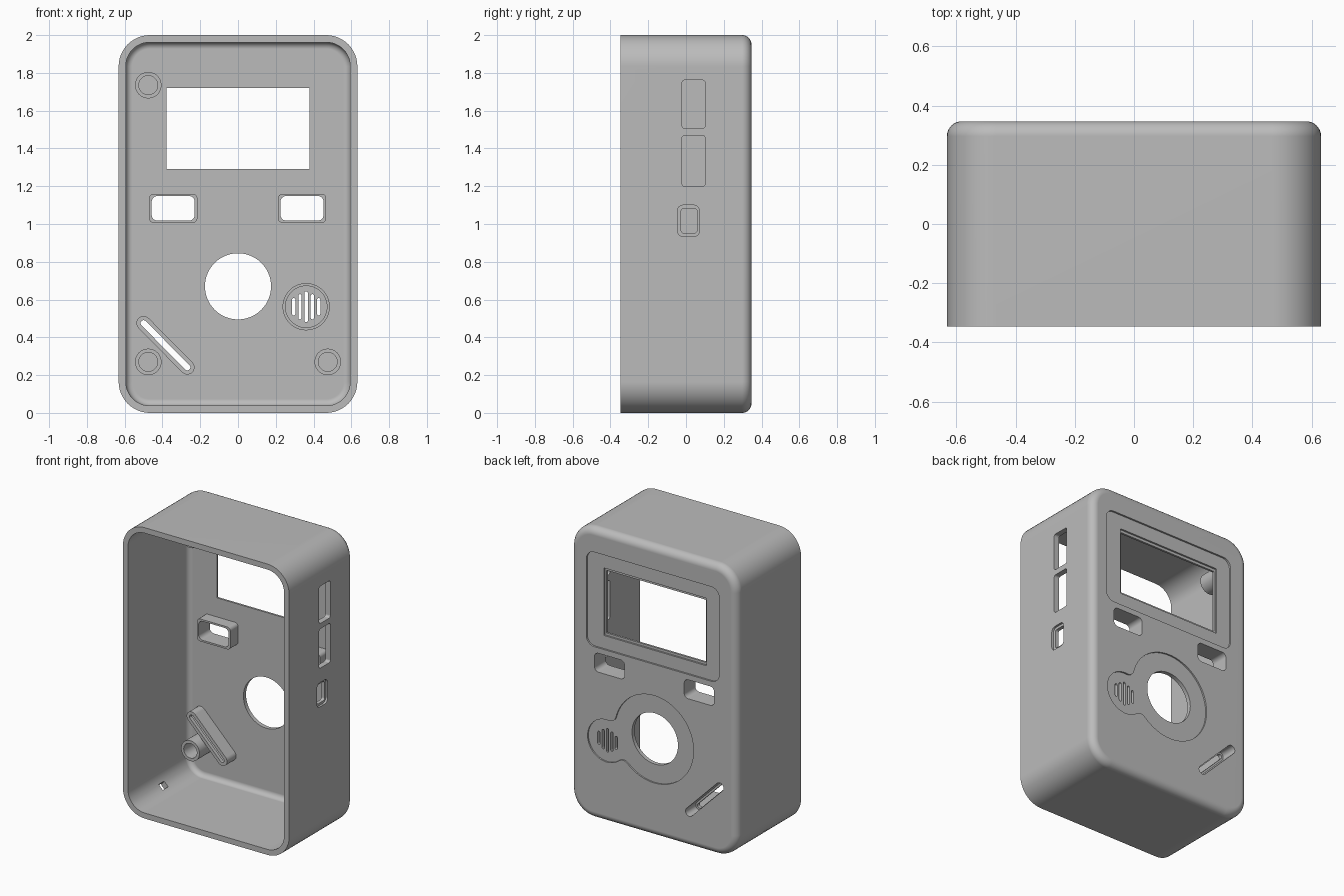
import bpy, bmesh, math
from mathutils import Matrix, Vector

old = bpy.data.objects.get("Cube")
if old:
    bpy.data.objects.remove(old, do_unlink=True)

grey = bpy.data.materials.new("light_grey_plastic")
grey.use_nodes = True
grey.diffuse_color = (0.5, 0.5, 0.5, 1)
grey.node_tree.nodes["Principled BSDF"].inputs["Base Color"].default_value = (0.5, 0.5, 0.5, 1)

HALF_W, HALF_D, WALL = 0.632, 0.347, 0.038
INNER = HALF_D - WALL          # inside of the back wall


# ---- 2D outlines -------------------------------------------------------
def arc(cx, cz, r, a0, a1, n):
    return [(cx + r * math.cos(a0 + (a1 - a0) * i / n),
             cz + r * math.sin(a0 + (a1 - a0) * i / n)) for i in range(n + 1)]


def circle(cx, cz, r, n=48):
    return arc(cx, cz, r, 0, 2 * math.pi, n)[:-1]


def rounded_rect(cx, cz, hw, hh, r, n=6):
    pts = []
    for k, (sx, sz) in enumerate([(1, 1), (-1, 1), (-1, -1), (1, -1)]):
        a = k * math.pi / 2
        pts += arc(cx + sx * (hw - r), cz + sz * (hh - r), r, a, a + math.pi / 2, n)
    return pts


def capsule(p, q, r, n=10):
    a = math.atan2(q[1] - p[1], q[0] - p[0])
    h = math.pi / 2
    return arc(*q, r, a - h, a + h, n) + arc(*p, r, a + h, a + 3 * h, n)


def keyhole(a, ra, b, rb, f):
    """Two overlapping circles blended by fillets of radius f."""
    d = math.dist(a, b)
    phi = math.atan2(b[1] - a[1], b[0] - a[0])
    A, B = ra + f, rb + f
    al = math.acos((A * A + d * d - B * B) / (2 * A * d))
    be = math.acos((B * B + d * d - A * A) / (2 * B * d))
    pi = math.pi
    low = (a[0] + A * math.cos(phi - al), a[1] + A * math.sin(phi - al))
    top = (a[0] + A * math.cos(phi + al), a[1] + A * math.sin(phi + al))
    return (arc(*a, ra, phi + al, phi + 2 * pi - al, 56)
            + arc(*low, f, phi + pi - al, phi + be, 8)[1:]
            + arc(*b, rb, phi - pi + be, phi + pi - be, 32)[1:]
            + arc(*top, f, phi - be, phi - pi + al, 8)[1:-1])


# ---- solids ------------------------------------------------------------
def loft(name, rings, closed=False):
    """Skin a list of (outline, depth) rings; caps the ends unless closed."""
    bm = bmesh.new()
    loops = [[bm.verts.new((x, y, z)) for x, z in pts] for pts, y in rings]
    pairs = list(zip(loops, loops[1:])) + ([(loops[-1], loops[0])] if closed else [])
    for lo, hi in pairs:
        for i in range(len(lo)):
            j = (i + 1) % len(lo)
            bm.faces.new((lo[i], lo[j], hi[j], hi[i]))
    if not closed:
        bm.faces.new(loops[0])
        bm.faces.new(loops[-1])
    bmesh.ops.recalc_face_normals(bm, faces=bm.faces)
    me = bpy.data.meshes.new(name)
    bm.to_mesh(me)
    bm.free()
    me.materials.append(grey)
    ob = bpy.data.objects.new(name, me)
    bpy.context.collection.objects.link(ob)
    return ob


def tube(name, outer, inner, y0, y1):
    return loft(name, [(outer, y0), (outer, y1), (inner, y1), (inner, y0)], closed=True)


def activate(ob):
    bpy.ops.object.select_all(action='DESELECT')
    ob.select_set(True)
    bpy.context.view_layer.objects.active = ob


def cut(target, outline, y0, y1, matrix=None):
    cutter = loft("cutter", [(outline, y0), (outline, y1)])
    cutter.hide_render = True
    if matrix:
        cutter.data.transform(matrix)
    activate(target)
    mod = target.modifiers.new("cut", 'BOOLEAN')
    mod.operation, mod.solver, mod.object = 'DIFFERENCE', 'EXACT', cutter
    bpy.ops.object.modifier_apply(modifier=mod.name)
    bpy.data.objects.remove(cutter, do_unlink=True)


# ---- hollow case, open at the front ------------------------------------
def body_ring(inset):
    return rounded_rect(0, 1, HALF_W - inset, 1 - inset, 0.165 - inset, 12)


def fillet(inset, back, r, n=8):
    steps = [i * math.pi / 2 / n for i in range(n + 1)]
    return [(body_ring(inset + r - r * math.cos(t)), back - r + r * math.sin(t)) for t in steps]


case = loft("case_shell",
            fillet(WALL, INNER, 0.035)[::-1]
            + [(body_ring(WALL), -HALF_D), (body_ring(0), -HALF_D)]
            + fillet(0, HALF_D, 0.05))

# ---- shallow recesses on the back, then openings ------------------------
DISC, SPEAKER = (0, 0.67), (0.361, 0.562)
cut(case, rounded_rect(0.01, 1.51, 0.505, 0.325, 0.06), HALF_D - 0.012, 0.5)
cut(case, rounded_rect(0, 1.507, 0.39, 0.232, 0.004, 1), HALF_D - 0.024, 0.5)
cut(case, keyhole(DISC, 0.30, SPEAKER, 0.145, 0.05), HALF_D - 0.010, 0.5)
cut(case, rounded_rect(0, 1.506, 0.378, 0.215, 0.002, 1), 0.2, 0.5)
cut(case, circle(*DISC, 0.175, 64), 0.2, 0.5)
for k in range(-2, 3):
    h = (0.073, 0.058, 0.037)[abs(k)]
    x, z = SPEAKER[0] + 0.033 * k, SPEAKER[1]
    cut(case, capsule((x, z - h), (x, z + h), 0.009, 6), 0.2, 0.5)

# button openings with inner sleeves
for side, x in (("right", -0.343), ("left", 0.339)):
    hole = rounded_rect(x, 1.083, 0.114, 0.065, 0.03)
    cut(case, hole, 0.2, 0.5)
    tube(side + "_button_sleeve", rounded_rect(x, 1.083, 0.128, 0.077, 0.025), hole, 0.225, INNER + 0.002)

# slanted slot: pocket, sleeve and slit floor
P, Q = (-0.50, 0.475), (-0.268, 0.241)
pocket = capsule(P, Q, 0.029)
cut(case, pocket, 0.2, 0.5)
tube("slot_sleeve", capsule(P, Q, 0.038), pocket, 0.21, INNER + 0.002)
tube("slot_floor", pocket, capsule(P, Q, 0.016), 0.21, 0.235)

# ---- side ports on the left wall ---------------------------------------
to_side = Matrix.Rotation(-math.pi / 2, 4, 'Z')      # outline x -> -y, depth -> +x
for y, z, hw, hh, r, depth in ((0.04, 1.634, 0.061, 0.128, 0.015, 0.5),
                               (0.04, 1.334, 0.061, 0.135, 0.015, 0.5),
                               (0.013, 1.017, 0.058, 0.083, 0.03, HALF_W - 0.014),
                               (0.016, 1.017, 0.042, 0.066, 0.015, 0.5)):
    cut(case, rounded_rect(-y, z, hw, hh, r, 4), depth, 0.8, to_side)

# small strap hole through the lower right corner
corner = (Matrix.Translation((-HALF_W + 0.165, 0, 0.165)) @ Matrix.Rotation(math.radians(135), 4, 'Y')
          @ to_side)
cut(case, rounded_rect(0.015, 0, 0.03, 0.022, 0.003, 1), 0.08, 0.25, corner)

# ---- screw posts and speaker ring ---------------------------------------
for name, x, z in (("upper_right", -0.475, 1.735), ("lower_right", -0.475, 0.27), ("lower_left", 0.475, 0.27)):
    tube(name + "_screw_post", circle(x, z, 0.07), circle(x, z, 0.05), 0.16, INNER + 0.002)
tube("speaker_ring", circle(*SPEAKER, 0.125), circle(*SPEAKER, 0.11), 0.26, INNER + 0.002)

# ---- shading -------------------------------------------------------------
for ob in [o for o in bpy.context.collection.objects if o.type == 'MESH']:
    activate(ob)
    bpy.ops.object.shade_smooth_by_angle(angle=math.radians(30))
    mod = ob.modifiers.new("flat_face_normals", 'WEIGHTED_NORMAL')
    mod.keep_sharp = True
